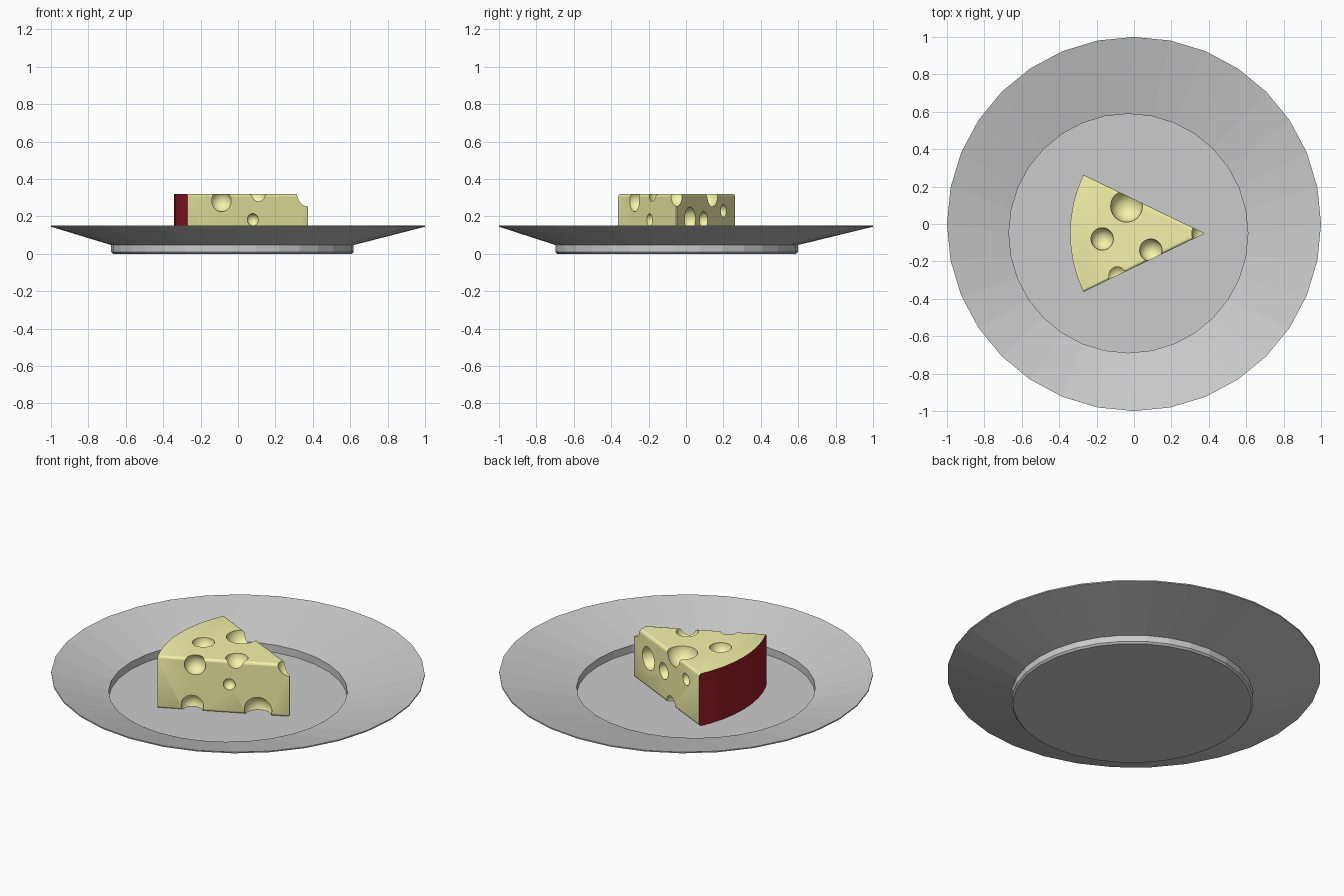
import bpy, bmesh
from math import sin, cos, pi, radians
from mathutils import Vector

if "Cube" in bpy.data.objects:
    bpy.data.objects.remove(bpy.data.objects["Cube"])

BASE = (-0.03, -0.05)
FLOOR = 0.012


def finish(bm, name, mats=()):
    bmesh.ops.recalc_face_normals(bm, faces=bm.faces)
    me = bpy.data.meshes.new(name)
    bm.to_mesh(me)
    bm.free()
    ob = bpy.data.objects.new(name, me)
    bpy.context.collection.objects.link(ob)
    for m in mats:
        me.materials.append(m)
    return ob


def material(name, color):
    m = bpy.data.materials.new(name)
    m.diffuse_color = (*color, 1)
    m.use_nodes = True
    m.node_tree.nodes["Principled BSDF"].inputs["Base Color"].default_value = m.diffuse_color
    return m


# plate: rings of 32 points, the well is off-centre from the rim
SIDES = 32
rings = [(0.638, 0.0, BASE), (0.648, 0.01, BASE), (0.648, 0.047, BASE),
         (1.0, 0.145, (0, 0)), (1.0, 0.152, (0, 0)),
         (0.639, 0.056, BASE), (0.639, FLOOR, BASE)]
bm = bmesh.new()
loops = [[bm.verts.new((c[0] + r * cos(2 * pi * i / SIDES),
                        c[1] + r * sin(2 * pi * i / SIDES), z))
          for i in range(SIDES)] for r, z, c in rings]
for a, b in zip(loops, loops[1:]):
    for i in range(SIDES):
        j = (i + 1) % SIDES
        bm.faces.new((a[i], a[j], b[j], b[i]))
bm.faces.new(loops[0][::-1])
bm.faces.new(loops[-1])
finish(bm, "plate")

# cheese wedge: extruded sector with a rind on the arc
yellow = material("cheese_yellow", (0.9, 0.9, 0.4))
red = material("rind_red", (0.3, 0.01, 0.02))
APEX, R, HALF, TOP, ARC = Vector((0.38, -0.05)), 0.722, radians(25.71), 0.32, 8
bm = bmesh.new()
pts = [APEX] + [APEX - R * Vector((cos(t), sin(t)))
                for t in (HALF * (2 * i / ARC - 1) for i in range(ARC + 1))]
base = bm.faces.new([bm.verts.new((p.x, p.y, FLOOR)) for p in pts])
ext = bmesh.ops.extrude_face_region(bm, geom=[base])["geom"]
bmesh.ops.translate(bm, vec=(0, 0, TOP - FLOOR),
                    verts=[v for v in ext if isinstance(v, bmesh.types.BMVert)])
if not any(abs(f.calc_center_median().z - FLOOR) < 1e-4 for f in bm.faces):
    bm.faces.new([v for v in bm.verts if abs(v.co.z - FLOOR) < 1e-4])
bmesh.ops.recalc_face_normals(bm, faces=bm.faces)
for f in bm.faces:
    if f.normal.x < -0.5:
        f.material_index = 1
cut_edges = [e for e in bm.edges if any((v.co.xy - APEX).length < 1e-4 for v in e.verts)]
bmesh.ops.bevel(bm, geom=cut_edges, offset=0.014, segments=3, profile=0.5,
                affect='EDGES', clamp_overlap=True, material=0)
cheese = finish(bm, "cheese_wedge", (yellow, red))


def on_side(f, side, z):
    # point on a cut side, f = distance from the tip as a fraction
    return (0.375 - 0.645 * f, -0.05 + side * 0.31 * f, z)


# holes: sphere cutters (centre, radius)
holes = [((-0.04, 0.095, TOP), 0.085), ((-0.17, -0.08, TOP), 0.06),
         ((0.09, -0.14, TOP), 0.06), ((0.376, -0.05, TOP), 0.067),
         (on_side(0.72, -1, 0.283), 0.058), (on_side(0.46, -1, 0.182), 0.033),
         (on_side(0.74, -1, 0.042), 0.061), (on_side(0.242, -1, 0.042), 0.075),
         (on_side(0.225, 1, 0.185), 0.066), (on_side(0.46, 1, 0.18), 0.047),
         (on_side(0.8, 1, 0.23), 0.034), (on_side(0.57, 1, 0.015), 0.048)]
cutters = []
for centre, r in holes:
    bm = bmesh.new()
    bmesh.ops.create_uvsphere(bm, u_segments=32, v_segments=20, radius=r)
    # small tilt keeps sphere edges off the wedge planes
    bmesh.ops.rotate(bm, verts=bm.verts, cent=(0, 0, 0),
                     matrix=Vector((0, 0, 1)).rotation_difference((0.2, 0.13, 1)).to_matrix())
    bmesh.ops.translate(bm, verts=bm.verts, vec=centre)
    cutter = finish(bm, "hole_cutter", (yellow,))
    cutter.hide_render = True
    cutters.append(cutter)
    mod = cheese.modifiers.new("hole", 'BOOLEAN')
    mod.operation, mod.solver, mod.object = 'DIFFERENCE', 'EXACT', cutter

# apply the holes, drop the cutters, smooth the result
bpy.context.view_layer.objects.active = cheese
cheese.select_set(True)
for mod in list(cheese.modifiers):
    bpy.ops.object.modifier_apply(modifier=mod.name)
for c in cutters:
    bpy.data.objects.remove(c)
bpy.ops.object.shade_smooth_by_angle(angle=radians(35))
